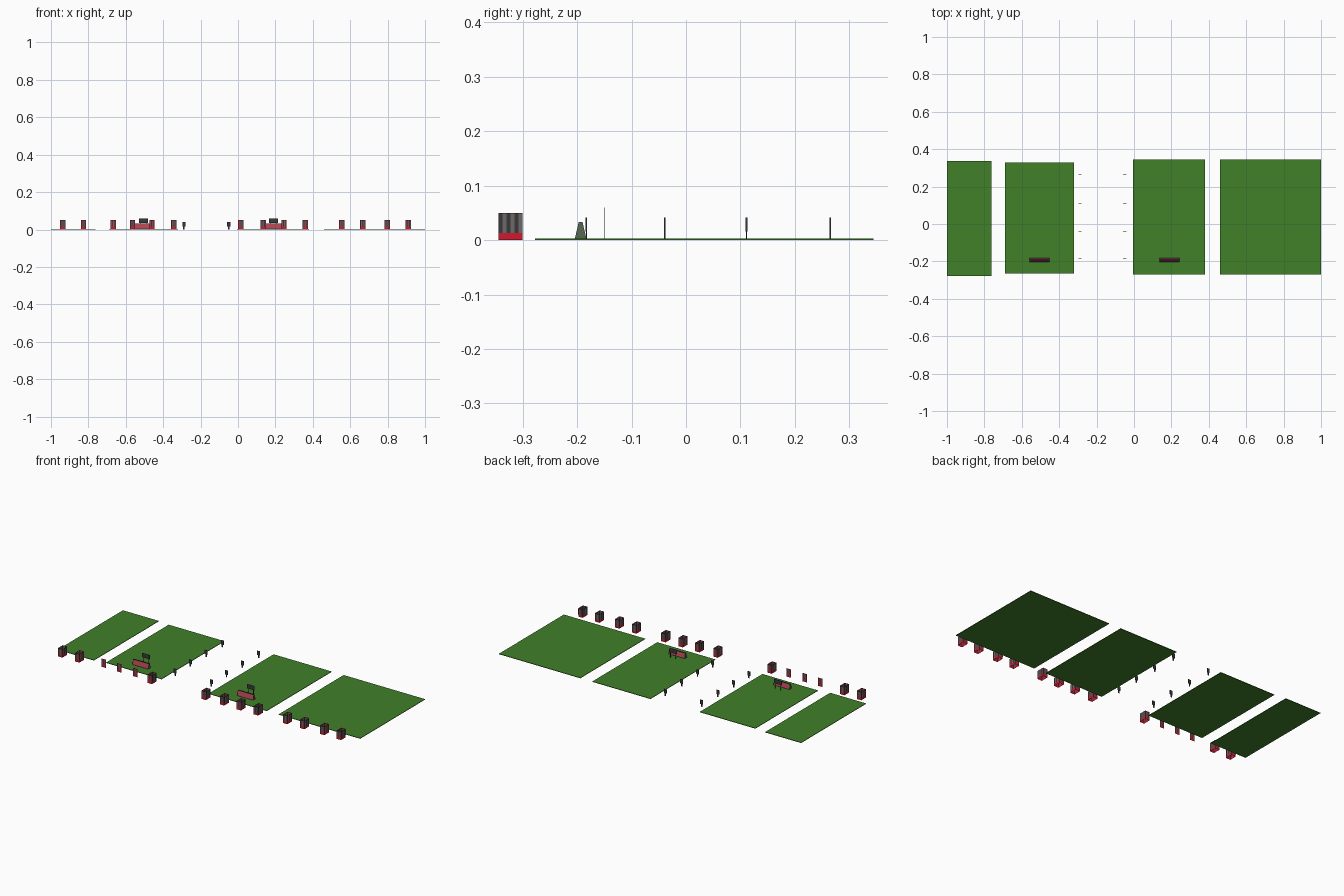
import bpy, bmesh
from mathutils import Vector

if "Cube" in bpy.data.objects:
    bpy.data.objects.remove(bpy.data.objects["Cube"])


def mat(name, rgb):
    m = bpy.data.materials.new(name)
    m.diffuse_color = (*rgb, 1)
    m.use_nodes = True
    m.node_tree.nodes["Principled BSDF"].inputs["Base Color"].default_value = m.diffuse_color
    return m


GREEN = mat("lawn green", (0.052, 0.215, 0.022))
RED = mat("red", (0.62, 0.01, 0.03))
GREY = mat("mesh grey", (0.15, 0.14, 0.13))
DARK = mat("dark grey", (0.04, 0.04, 0.045))
ROSE = mat("dusty rose", (0.46, 0.06, 0.085))
MOSS = mat("grey green", (0.09, 0.14, 0.08))
PLUM = mat("dark plum", (0.05, 0.03, 0.045))


def finish(name, bm, mats):
    me = bpy.data.meshes.new(name)
    bm.to_mesh(me)
    bm.free()
    for m in mats:
        me.materials.append(m)
    ob = bpy.data.objects.new(name, me)
    bpy.context.collection.objects.link(ob)
    return ob


def add_box(bm, x0, x1, y0, y1, z0, z1, index=0):
    r = bmesh.ops.create_cube(bm, size=1)
    for v in r["verts"]:
        v.co = Vector(((x0 + x1) / 2 + v.co.x * (x1 - x0),
                       (y0 + y1) / 2 + v.co.y * (y1 - y0),
                       (z0 + z1) / 2 + v.co.z * (z1 - z0)))
    for f in {f for v in r["verts"] for f in v.link_faces}:
        f.material_index = index


def quad(bm, a, b, z0, z1, index):
    vs = [bm.verts.new((p[0], p[1], z)) for p, z in ((a, z0), (b, z0), (b, z1), (a, z1))]
    bm.faces.new(vs).material_index = index


def screen(bm, a, b, out, cover):
    """Thin red panel; grey upright slats on both sides above a red base band."""
    quad(bm, a, b, 0, 0.05, 0)
    a, b = Vector(a), Vector(b)
    count, gap = 6, (1 - cover) / 2
    for i in range(count):
        for side in (1, -1):
            n = Vector(out) * 0.0004 * side
            p = a.lerp(b, (i + gap) / count) + n
            q = a.lerp(b, (i + 1 - gap) / count) + n
            if side < 0:
                p, q = q, p
            quad(bm, p, q, 0.013, 0.0485, 1 if i % 2 else 2)


# Four thin lawns
for i, (x0, x1, y0, y1) in enumerate([(-1, -0.762, -0.277, 0.338), (-0.69, -0.322, -0.264, 0.329),
                                      (-0.005, 0.38, -0.271, 0.344), (0.46, 1, -0.271, 0.344)]):
    bm = bmesh.new()
    add_box(bm, x0, x1, y0, y1, 0, 0.003)
    finish(f"lawn_{i + 1}", bm, [GREEN])

# Open-topped hollow boxes along the front edge
W, YF, YB = 0.0145, -0.3445, -0.3
for i, x in enumerate([-0.938, -0.826, -0.344, 0.014, 0.135, 0.246, 0.36, 0.554, 0.667, 0.799, 0.91]):
    bm = bmesh.new()
    screen(bm, (x - W, YF), (x + W, YF), (0, -1), 0.8)
    screen(bm, (x + W, YF), (x + W, YB), (1, 0), 0.96)
    screen(bm, (x + W, YB), (x - W, YB), (0, 1), 0.8)
    screen(bm, (x - W, YB), (x - W, YF), (-1, 0), 0.96)
    finish(f"open_box_{i + 1}", bm, [RED, GREY, DARK])

# Three single flat panels
for i, x in enumerate([-0.668, -0.564, -0.46]):
    bm = bmesh.new()
    screen(bm, (x - W, -0.318), (x + W, -0.318), (0, -1), 0.7)
    finish(f"flat_panel_{i + 1}", bm, [RED, GREY, DARK])

# Small posted signs on both sides of the middle path
for x in (-0.289, -0.049):
    for y in (0.265, 0.111, -0.039, -0.183):
        bm = bmesh.new()
        add_box(bm, x - 0.004, x + 0.004, y - 0.001, y + 0.001, 0, 0.02)
        add_box(bm, x - 0.009, x + 0.009, y - 0.0015, y + 0.0015, 0.016, 0.041)
        finish("path_sign", bm, [DARK])

# A-shaped display boards with a standing sign behind each
for x in (-0.505, 0.19):
    bm = bmesh.new()
    h = 0.053
    profile = [(-0.204, 0.003), (-0.183, 0.003), (-0.19, 0.033), (-0.197, 0.033)]
    left = [bm.verts.new((x - h, y, z)) for y, z in profile]
    right = [bm.verts.new((x + h, y, z)) for y, z in profile]
    bm.faces.new(left[::-1])
    bm.faces.new(right)
    for i in range(4):
        j = (i + 1) % 4
        bm.faces.new((left[i], left[j], right[j], right[i]))
    bmesh.ops.recalc_face_normals(bm, faces=bm.faces[:])
    bm.normal_update()
    for f in bm.faces:
        f.material_index = 0 if abs(f.normal.x) > 0.5 else 1
    # inset rose faces within dark rims, front and back
    for face in [f for f in bm.faces if abs(f.normal.y) > 0.5]:
        bmesh.ops.inset_region(bm, faces=[face], thickness=0.003)
        face.material_index = 2
    finish("display_board", bm, [MOSS, PLUM, ROSE])

    bm = bmesh.new()
    add_box(bm, x - 0.025, x + 0.025, -0.1505, -0.1495, 0.034, 0.06)
    for s in (-1, 1):
        add_box(bm, x + s * 0.018 - 0.0015, x + s * 0.018 + 0.0015, -0.1505, -0.1495, 0, 0.036)
    finish("standing_sign", bm, [DARK])
